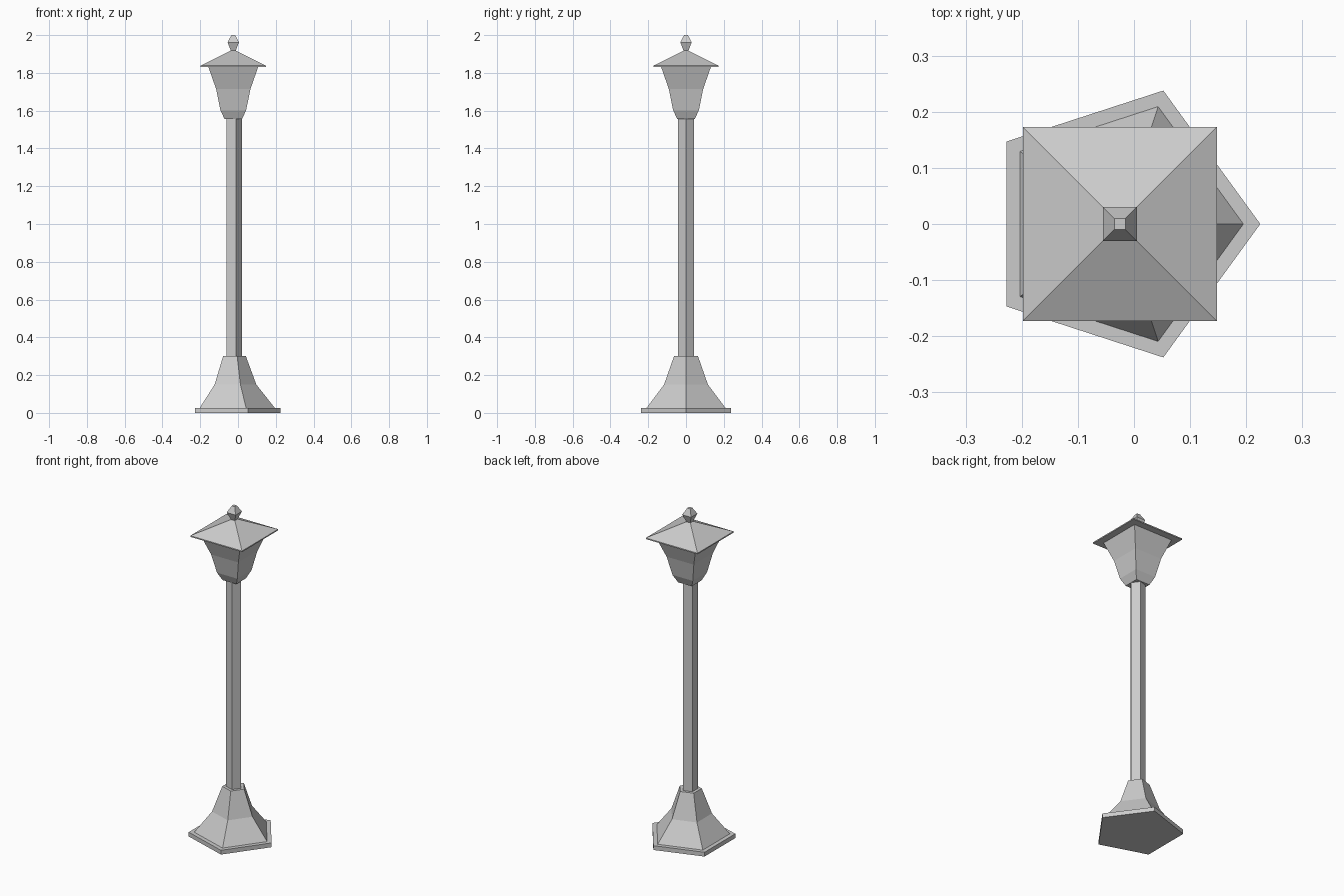
import bpy, bmesh, math

if "Cube" in bpy.data.objects:
    bpy.data.objects.remove(bpy.data.objects["Cube"])

CX = -0.025  # shared vertical axis of all parts


def lathe(name, sides, start, profile):
    """Flat-sided solid from (radius, z) rings; radius 0 makes a point."""
    bm = bmesh.new()
    rings = []
    for r, z in profile:
        if r == 0:
            rings.append([bm.verts.new((CX, 0, z))])
            continue
        angles = [start + math.tau * i / sides for i in range(sides)]
        rings.append([bm.verts.new((CX + r * math.cos(a), r * math.sin(a), z)) for a in angles])
    for low, high in zip(rings, rings[1:]):
        for i in range(sides):
            j = (i + 1) % sides
            if len(high) == 1:
                bm.faces.new((low[i], low[j], high[0]))
            else:
                bm.faces.new((low[i], low[j], high[j], high[i]))
    bm.faces.new(rings[0][::-1])
    if len(rings[-1]) > 1:
        bm.faces.new(rings[-1])
    bmesh.ops.recalc_face_normals(bm, faces=bm.faces)
    mesh = bpy.data.meshes.new(name)
    bm.to_mesh(mesh)
    bm.free()
    obj = bpy.data.objects.new(name, mesh)
    bpy.context.collection.objects.link(obj)
    return obj


def pentagonal(name, profile):
    return lathe(name, 5, 0, profile)


def square(name, profile):
    # profile gives half widths
    return lathe(name, 4, math.pi / 4, [(h * math.sqrt(2), z) for h, z in profile])


# five-sided foot and post
pentagonal("base_plate", [(0.25, 0), (0.25, 0.026)])
pentagonal("flared_base", [(0.22, 0.026), (0.122, 0.15), (0.066, 0.302)])
pentagonal("post", [(0.045, 0.30), (0.045, 1.557)])

# four-sided lantern, roof and finial
square("lantern", [(0.046, 1.555), (0.068, 1.602), (0.091, 1.715), (0.133, 1.835)])
square("roof", [(0.173, 1.831), (0.173, 1.838), (0, 1.924)])
square("finial", [(0.012, 1.915), (0.03, 1.962), (0.01, 2.0)])
